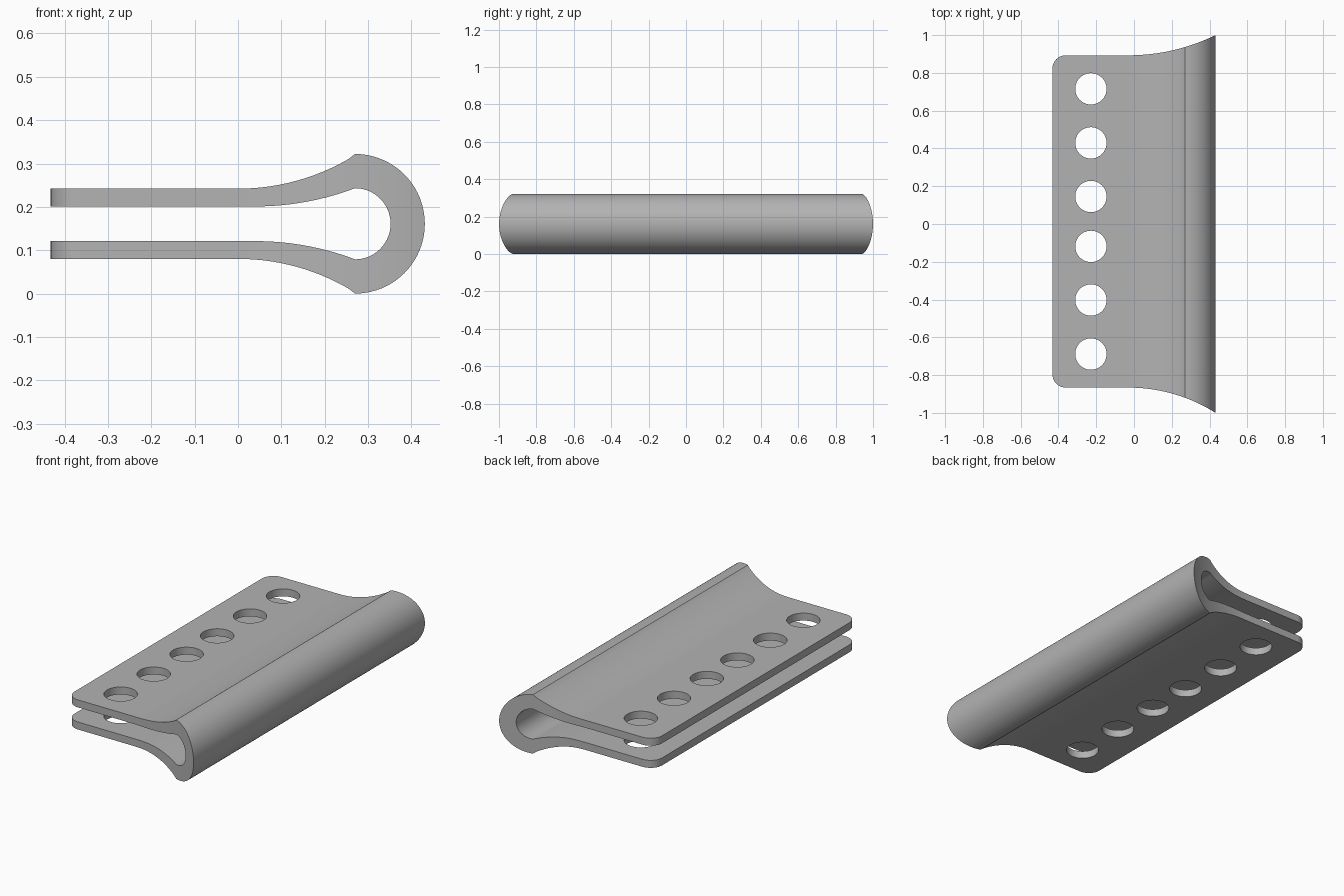
import bpy
import bmesh
from math import sin, cos, pi, sqrt
from mathutils import Vector

cube = bpy.data.objects.get("Cube")
if cube:
    bpy.data.objects.remove(cube)

MID = 0.161          # height of the loop centre
LOOP_X = 0.27        # loop centre in x
EDGE = 0.432         # half width in x
HOLE_X, HOLE_R = -0.228, 0.083
Y_MID = 0.0135       # middle of the hole row and tab

steel = bpy.data.materials.new("grey steel")
steel.use_nodes = True
grey = (0.45, 0.45, 0.45, 1)
steel.diffuse_color = grey
steel.node_tree.nodes["Principled BSDF"].inputs["Base Color"].default_value = grey


def arc(cx, cy, r, a0, a1, n):
    return [(cx + r * cos(a0 + (a1 - a0) * i / n), cy + r * sin(a0 + (a1 - a0) * i / n))
            for i in range(n + 1)]


def flare(x0, y0, x1, y1, n=14):
    """Circular curve leaving (x0, y0) flat and rising to (x1, y1)."""
    dx, dy = x1 - x0, y1 - y0
    r = (dx * dx + dy * dy) / (2 * abs(dy))
    s = 1 if dy > 0 else -1
    return [(x0 + dx * i / n, y0 + s * (r - sqrt(r * r - (dx * i / n) ** 2)))
            for i in range(n + 1)]


def prism(name, outline, to_point, direction):
    """Extrude a closed outline into a solid."""
    bm = bmesh.new()
    face = bm.faces.new([bm.verts.new(to_point(*p)) for p in outline])
    new = bmesh.ops.extrude_face_region(bm, geom=[face])["geom"]
    bmesh.ops.translate(bm, vec=Vector(direction),
                        verts=[v for v in new if isinstance(v, bmesh.types.BMVert)])
    bmesh.ops.recalc_face_normals(bm, faces=bm.faces)
    mesh = bpy.data.meshes.new(name)
    bm.to_mesh(mesh)
    bm.free()
    mesh.materials.append(steel)
    obj = bpy.data.objects.new(name, mesh)
    bpy.context.collection.objects.link(obj)
    return obj


# Folded strip cross-section: upper half, mirrored to the lower half
outer = [(-EDGE, 0.081)] + flare(0, 0.081, LOOP_X + 0.004, 0.161)[:-1]
outer += arc(LOOP_X, 0, 0.161, pi / 2, 0, 20)
inner = [(-EDGE, 0.04)] + flare(0.04, 0.04, LOOP_X, 0.082)[:-1]
inner += arc(LOOP_X, 0, 0.082, pi / 2, 0, 20)


def both_halves(half):
    return half + [(x, -z) for x, z in reversed(half[:-1])]


section = both_halves(outer) + both_halves(inner)[::-1]
strip = prism("folded_clamp", section, lambda x, z: (x, -1.1, z + MID), (0, 2.2, 0))

# Plan outline: rounded tab corners and flared ends at the loop
TOP, BOTTOM, R = 0.893, -0.866, 0.07
plan = arc(-EDGE + R, BOTTOM + R, R, pi, 1.5 * pi, 10)
plan += flare(-0.03, BOTTOM, EDGE, -1.0, 20) + [(0.5, -1.0), (0.5, 1.0)]
plan += flare(-0.03, TOP, EDGE, 1.0, 20)[::-1]
plan += arc(-EDGE + R, TOP - R, R, pi / 2, pi, 10)
cutters = [("INTERSECT", prism("plan_cutter", plan, lambda x, y: (x, y, -0.1), (0, 0, 0.6)))]

# Row of round holes through both leaves
for offset in (0.132, 0.416, 0.702):
    for side in (-1, 1):
        ring = arc(HOLE_X, Y_MID + side * offset, HOLE_R, 0, 2 * pi, 48)[:-1]
        cutters.append(("DIFFERENCE", prism("hole_cutter", ring,
                                            lambda x, y: (x, y, -0.1), (0, 0, 0.6))))

# Apply the cuts, then remove the cutters
bpy.context.view_layer.objects.active = strip
for operation, cutter in cutters:
    mod = strip.modifiers.new("cut", "BOOLEAN")
    mod.operation = operation
    mod.solver = "EXACT"
    mod.object = cutter
    bpy.ops.object.modifier_apply(modifier=mod.name)
for _, cutter in cutters:
    bpy.data.objects.remove(cutter)

bpy.ops.object.select_all(action="DESELECT")
strip.select_set(True)
bpy.ops.object.shade_smooth_by_angle(angle=pi / 7)
